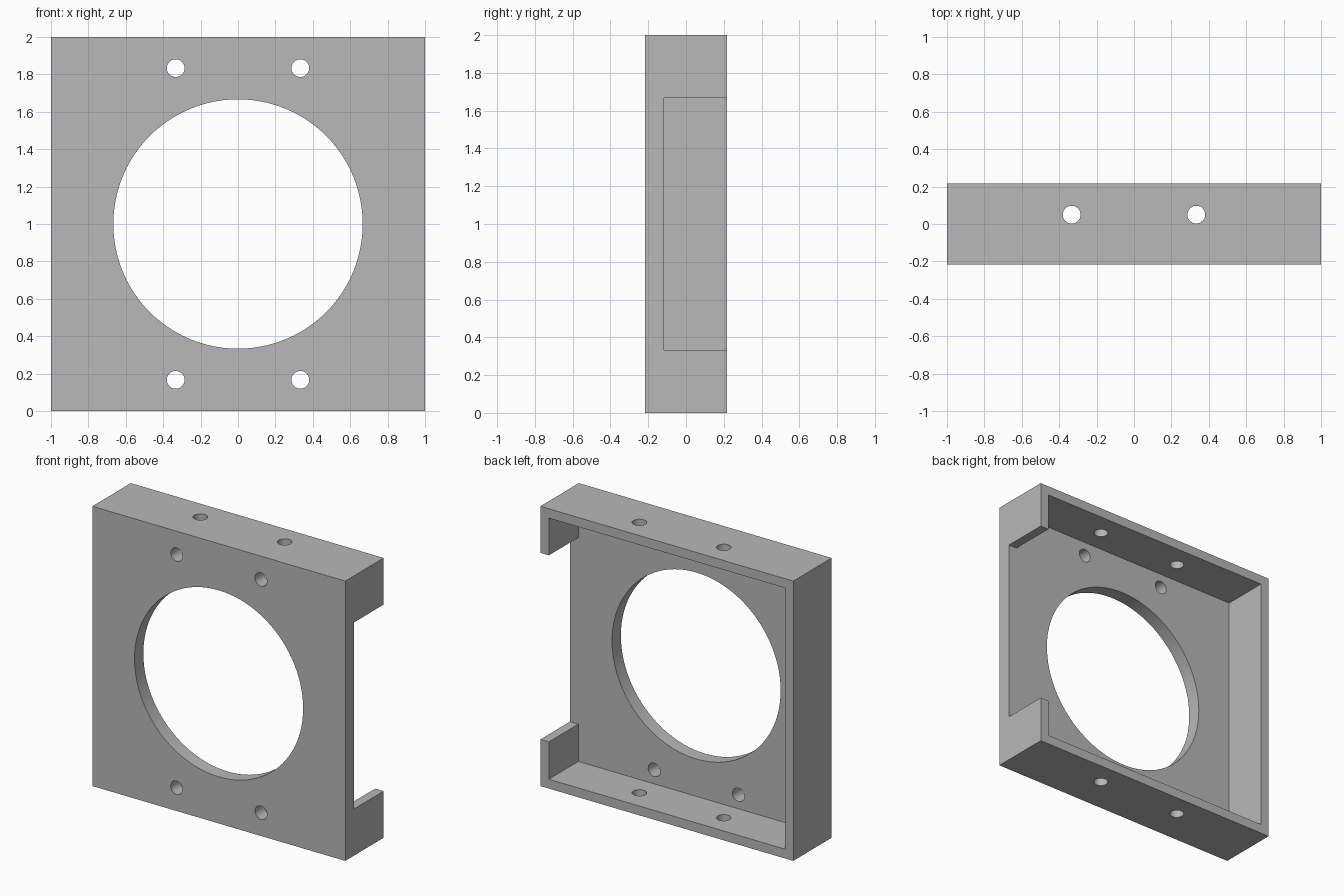
import bpy
import bmesh
from math import radians
from mathutils import Matrix, Vector

cube = bpy.data.objects.get("Cube")
if cube:
    bpy.data.objects.remove(cube, do_unlink=True)

W, D = 1.0, 0.2167           # half width, half depth
WALL, PLATE = 0.0667, 0.1    # rim wall and front plate thickness
HOLE_X, HOLE_Z = 0.3333, 0.8333
BORE, SCREW = 0.6667, 0.0475

grey = bpy.data.materials.new("plain_grey")
grey.use_nodes = True
colour = (0.48, 0.48, 0.48, 1)
grey.diffuse_color = colour
grey.node_tree.nodes["Principled BSDF"].inputs["Base Color"].default_value = colour


def make_object(name, bm):
    bmesh.ops.recalc_face_normals(bm, faces=bm.faces)
    mesh = bpy.data.meshes.new(name)
    bm.to_mesh(mesh)
    bm.free()
    mesh.materials.append(grey)
    obj = bpy.data.objects.new(name, mesh)
    bpy.context.collection.objects.link(obj)
    return obj


def prism(name, outline, y0, y1):
    """Extrude an x-z outline along y."""
    bm = bmesh.new()
    face = bm.faces.new([bm.verts.new((x, y0, z)) for x, z in outline])
    ext = bmesh.ops.extrude_face_region(bm, geom=[face])["geom"]
    verts = [v for v in ext if isinstance(v, bmesh.types.BMVert)]
    bmesh.ops.translate(bm, verts=verts, vec=(0, y1 - y0, 0))
    return make_object(name, bm)


def cylinder(name, radius, depth, centre, axis, sides):
    bm = bmesh.new()
    turn = Vector((0, 0, 1)).rotation_difference(Vector(axis)).to_matrix().to_4x4()
    bmesh.ops.create_cone(bm, cap_ends=True, segments=sides, radius1=radius,
                          radius2=radius, depth=depth,
                          matrix=Matrix.Translation(centre) @ turn)
    return make_object(name, bm)


# Outer block
housing = prism("mounting_housing", [(-W, 0), (W, 0), (W, 2), (-W, 2)], -D, D)

# Rear pocket, with the opening through the left wall in the same outline
i = W - WALL
lo, hi = 1 - BORE, 1 + BORE
pocket = [(-i, WALL), (i, WALL), (i, lo), (1.2, lo),
          (1.2, hi), (i, hi), (i, 2 - WALL), (-i, 2 - WALL)]
cutters = [prism("pocket_cutter", pocket, PLATE - D, D + 0.2)]

# Central bore and screw holes through the plate and the top and bottom walls
cutters.append(cylinder("bore_cutter", BORE, 0.4, (0, -D, 1), (0, 1, 0), 96))
for x in (-HOLE_X, HOLE_X):
    cutters.append(cylinder("wall_hole_cutter", SCREW, 3, (x, 0.05, 1), (0, 0, 1), 32))
    for z in (1 - HOLE_Z, 1 + HOLE_Z):
        cutters.append(cylinder("plate_hole_cutter", SCREW, 0.3, (x, -D, z), (0, 1, 0), 32))

bpy.ops.object.select_all(action='DESELECT')
bpy.context.view_layer.objects.active = housing
housing.select_set(True)
for cutter in cutters:
    cutter.hide_render = True
    mod = housing.modifiers.new("cut", 'BOOLEAN')
    mod.operation = 'DIFFERENCE'
    mod.solver = 'EXACT'
    mod.object = cutter
    bpy.ops.object.modifier_apply(modifier=mod.name)
    bpy.data.objects.remove(cutter, do_unlink=True)

bpy.ops.object.shade_smooth_by_angle(angle=radians(30))
